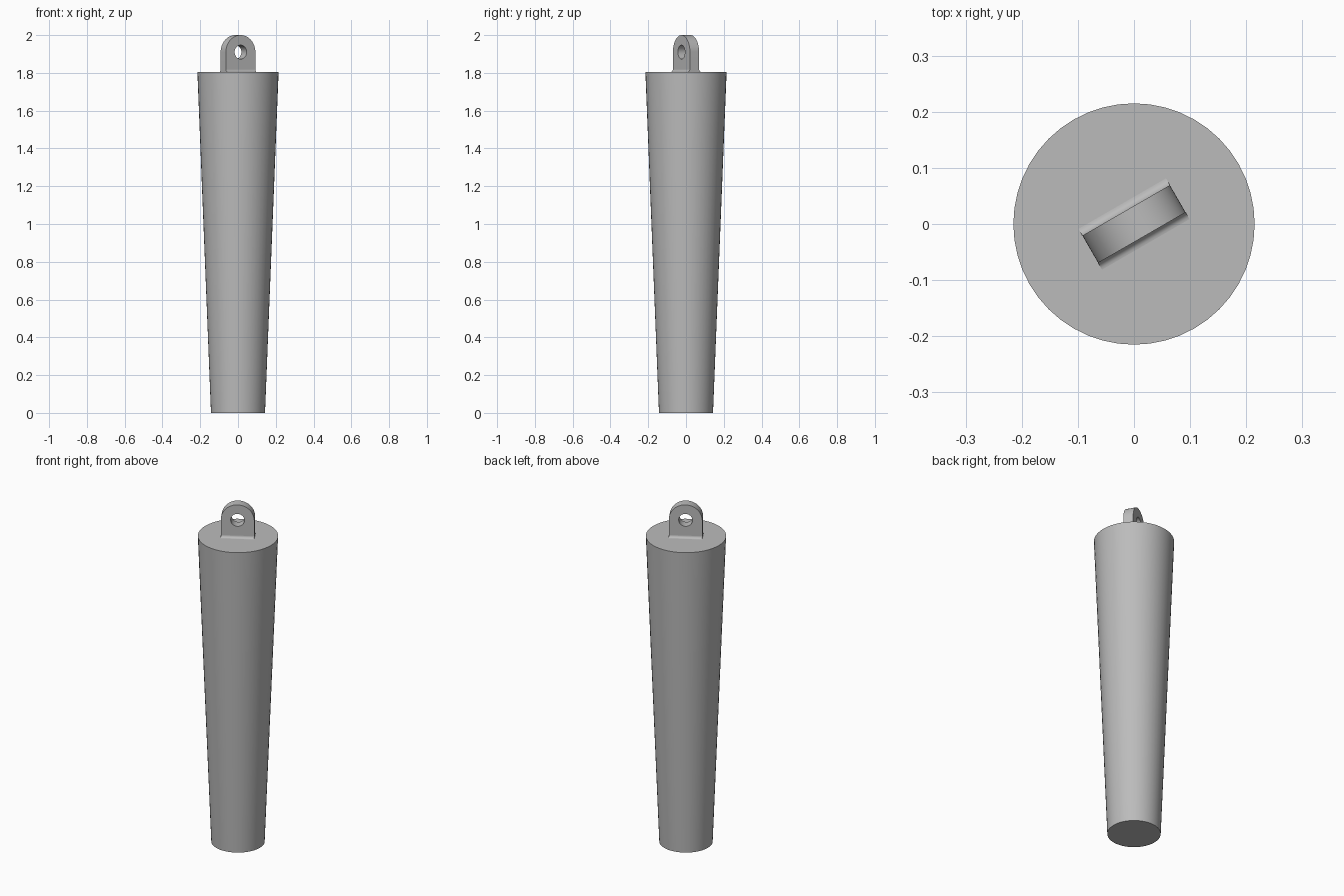
import bpy
import bmesh
from math import pi, sin, cos, radians
from mathutils import Matrix

cube = bpy.data.objects.get("Cube")
if cube:
    bpy.data.objects.remove(cube, do_unlink=True)

BODY_TOP = 1.805
LUG_R, LUG_HALF, HOLE_R = 0.09, 0.028, 0.037
FILLET = 0.014
EYE_Z = 2.0 - LUG_R
TURN = Matrix.Rotation(radians(30), 4, 'Z')

grey = bpy.data.materials.new("plain_grey")
grey.use_nodes = True
grey.diffuse_color = (0.5, 0.5, 0.5, 1)
grey.node_tree.nodes["Principled BSDF"].inputs["Base Color"].default_value = (0.5, 0.5, 0.5, 1)


def finish(obj):
    """Colour the part and smooth it, keeping hard edges."""
    obj.data.materials.clear()
    obj.data.materials.append(grey)
    bpy.ops.object.select_all(action='DESELECT')
    obj.select_set(True)
    bpy.context.view_layer.objects.active = obj
    bpy.ops.object.shade_smooth_by_angle(angle=radians(30))


def add_mesh(name, bm):
    bmesh.ops.recalc_face_normals(bm, faces=bm.faces)
    mesh = bpy.data.meshes.new(name)
    bm.to_mesh(mesh)
    bm.free()
    obj = bpy.data.objects.new(name, mesh)
    bpy.context.collection.objects.link(obj)
    finish(obj)
    return obj


def arc(radius, start, end, steps):
    return [(radius * cos(start + (end - start) * i / steps),
             radius * sin(start + (end - start) * i / steps)) for i in range(steps + 1)]


# Tapered round body
bm = bmesh.new()
bmesh.ops.create_cone(bm, cap_ends=True, segments=48, radius1=0.143, radius2=0.215,
                      depth=BODY_TOP, matrix=Matrix.Translation((0, 0, BODY_TOP / 2)))
add_mesh("tapered_body", bm)

# Round-topped lug with a bored eye, extruded from a filled outline
base = BODY_TOP - EYE_Z - 0.005
outline = arc(LUG_R, 0, pi, 32) + [(-LUG_R, base), (LUG_R, base)]
eye = arc(HOLE_R, 0, 2 * pi, 32)[:-1]
curve = bpy.data.curves.new("lug", 'CURVE')
curve.dimensions = '2D'
curve.fill_mode = 'BOTH'
curve.extrude = LUG_HALF
for points in (outline, eye):
    spline = curve.splines.new('POLY')
    spline.points.add(len(points) - 1)
    for p, (x, y) in zip(spline.points, points):
        p.co = (x, y, 0, 1)
    spline.use_cyclic_u = True
shape = bpy.data.objects.new("lug_outline", curve)
bpy.context.collection.objects.link(shape)
bpy.context.view_layer.update()
flat = shape.to_mesh()
bm = bmesh.new()
bm.from_mesh(flat)
shape.to_mesh_clear()
bpy.data.objects.remove(shape, do_unlink=True)
bmesh.ops.remove_doubles(bm, verts=bm.verts, dist=0.0001)
bm.transform(TURN @ Matrix.Translation((0, 0, EYE_Z)) @ Matrix.Rotation(pi / 2, 4, 'X'))
add_mesh("lug", bm)

# Concave fillets where the broad faces of the lug meet the body
for name, side in (("front_fillet", -1), ("back_fillet", 1)):
    bm = bmesh.new()
    curve_pts = [(LUG_HALF + FILLET + y, BODY_TOP + FILLET + z)
                 for y, z in arc(FILLET, pi, 1.5 * pi, 6)]
    section = curve_pts + [(LUG_HALF, BODY_TOP)]
    face = bm.faces.new([bm.verts.new((-LUG_R, side * y, z)) for y, z in section])
    new = bmesh.ops.extrude_face_region(bm, geom=[face])["geom"]
    bmesh.ops.translate(bm, vec=(2 * LUG_R, 0, 0),
                        verts=[g for g in new if isinstance(g, bmesh.types.BMVert)])
    bm.transform(TURN)
    add_mesh(name, bm)
